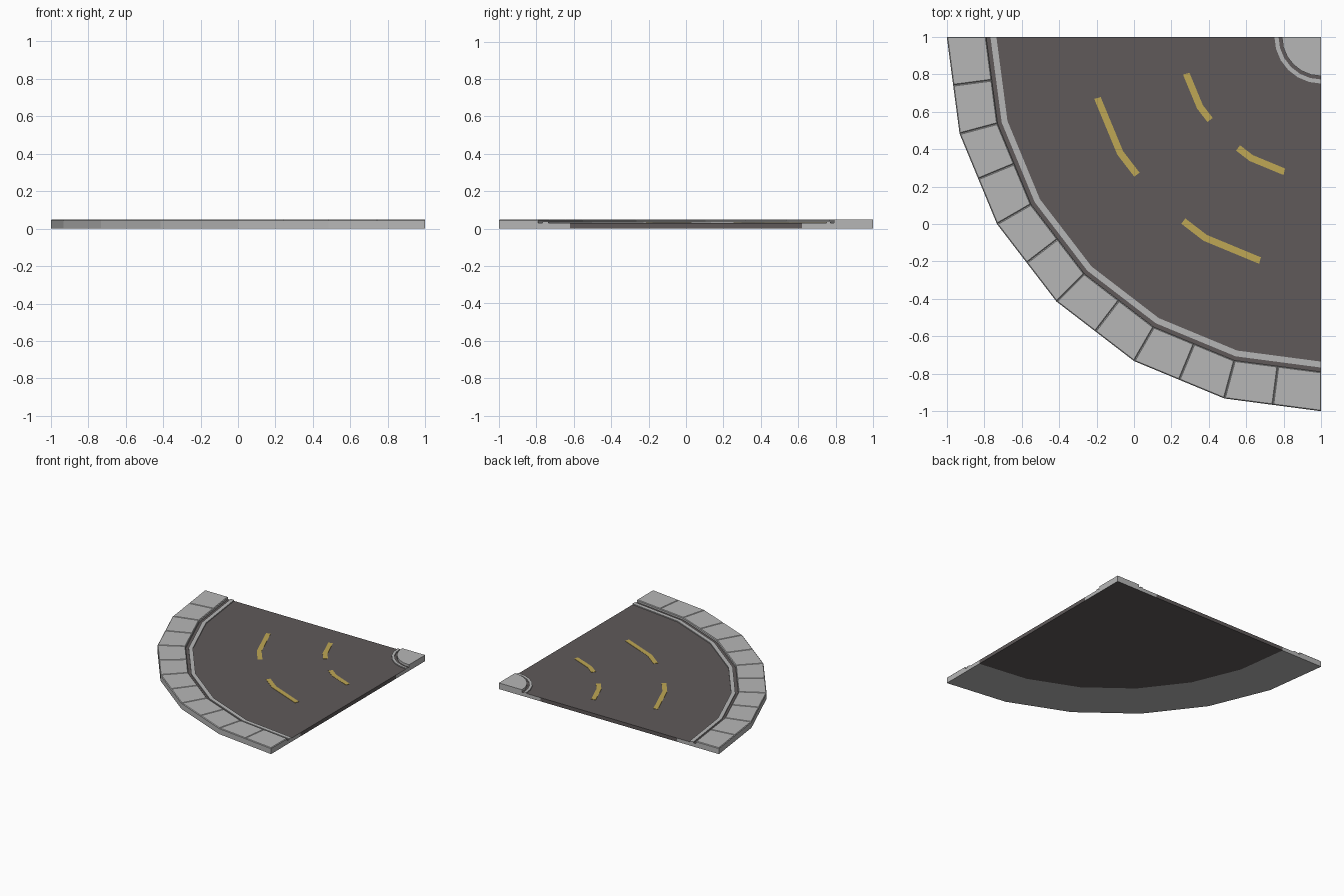
import bpy, bmesh, math

if "Cube" in bpy.data.objects:
    bpy.data.objects.remove(bpy.data.objects["Cube"])

CX, CY, STEP = 1.0, 1.0, 15.0   # turning centre and facet angle


def mat(name, rgb):
    m = bpy.data.materials.new(name)
    m.diffuse_color = (*rgb, 1)
    m.use_nodes = True
    m.node_tree.nodes["Principled BSDF"].inputs["Base Color"].default_value = m.diffuse_color
    return m


STONE = mat("light grey stone", (0.47, 0.47, 0.47))
ROAD = mat("dark asphalt", (0.115, 0.102, 0.102))
PAINT = mat("yellow road paint", (0.52, 0.39, 0.09))


def pt(r, a, z):
    """Point on a faceted arc (angle a in degrees, corners every STEP)."""
    h = STEP / 2
    k = math.cos(math.radians(h)) / math.cos(math.radians(a % STEP - h))
    t = math.radians(180 + a)
    return (CX + r * k * math.cos(t), CY + r * k * math.sin(t), z)


def sweep(name, radii, z0, z1, angles, mats, bevel=0.0, rule=None):
    """Sweep a box section, split at the given radii, along the arc."""
    bm = bmesh.new()
    n = len(radii)
    rows = []
    for a in angles:
        rows.append(([bm.verts.new(pt(r, a, z0)) for r in radii],
                     [bm.verts.new(pt(r, a, z1)) for r in radii]))
    for (b0, t0), (b1, t1) in zip(rows, rows[1:]):
        for i in range(n - 1):
            bm.faces.new((t0[i], t0[i + 1], t1[i + 1], t1[i]))
            bm.faces.new((b0[i], b1[i], b1[i + 1], b0[i + 1]))
        for i in (0, n - 1):
            bm.faces.new((b0[i], t0[i], t1[i], b1[i]))
    for b, t in (rows[0], rows[-1]):
        for i in range(n - 1):
            bm.faces.new((b[i], b[i + 1], t[i + 1], t[i]))
    bmesh.ops.remove_doubles(bm, verts=bm.verts, dist=1e-5)
    bmesh.ops.recalc_face_normals(bm, faces=bm.faces)
    if bevel:
        edges = [e for e in bm.edges if len(e.link_faces) == 2
                 and e.calc_face_angle() > 1.0
                 and max(v.co.z for v in e.verts) > z1 - 1e-5
                 and min(v.co.z for v in e.verts) > z1 - 1e-5]
        bmesh.ops.bevel(bm, geom=edges, offset=bevel, segments=1,
                        affect='EDGES', profile=0.5)
    if rule:
        bm.normal_update()
        for f in bm.faces:
            c = f.calc_center_median()
            f.material_index = rule(math.hypot(c.x - CX, c.y - CY), f.normal)
    me = bpy.data.meshes.new(name)
    bm.to_mesh(me)
    bm.free()
    for m in mats:
        me.materials.append(m)
    ob = bpy.data.objects.new(name, me)
    bpy.context.collection.objects.link(ob)
    return ob


QUARTER = [i * STEP for i in range(7)]


# Base slab: asphalt on top and below, stone at the rim and at both cut ends
def slab_colour(r, n):
    if n.z > 0.5:
        return 1 if r < 1.8 else 0
    if n.z < -0.5:
        return 1 if r < 1.64 else 0
    return 1 if 0.38 < r < 1.62 else 0


sweep("road_slab", [0, 0.38, 1.62, 1.79, 2.0], 0, 0.03, QUARTER,
      [STONE, ROAD], rule=slab_colour)

# Low kerb lips beside the road, leaving a dark gutter behind each
sweep("outer_kerb", [1.735, 1.767], 0.03, 0.038, QUARTER, [STONE])
sweep("inner_kerb", [0.228, 0.25], 0.03, 0.038, QUARTER, [STONE])

# Pavement: two bevelled blocks per facet
for i in range(12):
    sweep("paving_block_%02d" % (i + 1), [1.79, 2.0], 0.03, 0.05,
          [i * STEP / 2, (i + 1) * STEP / 2], [STONE], bevel=0.005)

# Corner island at the inside of the bend
sweep("corner_island", [0, 0.195, 0.21], 0.03, 0.05, QUARTER, [STONE])

# Dashed lane markings as thin plates
for lane, r in (("inner", 0.748), ("outer", 1.24)):
    for k, angles in enumerate(([15.3, 22.5, 30, 36.8], [53.2, 60, 67.5, 74.7])):
        sweep("%s_lane_dash_%d" % (lane, k + 1), [r - 0.018, r + 0.018],
              0.03, 0.0325, angles, [PAINT])
